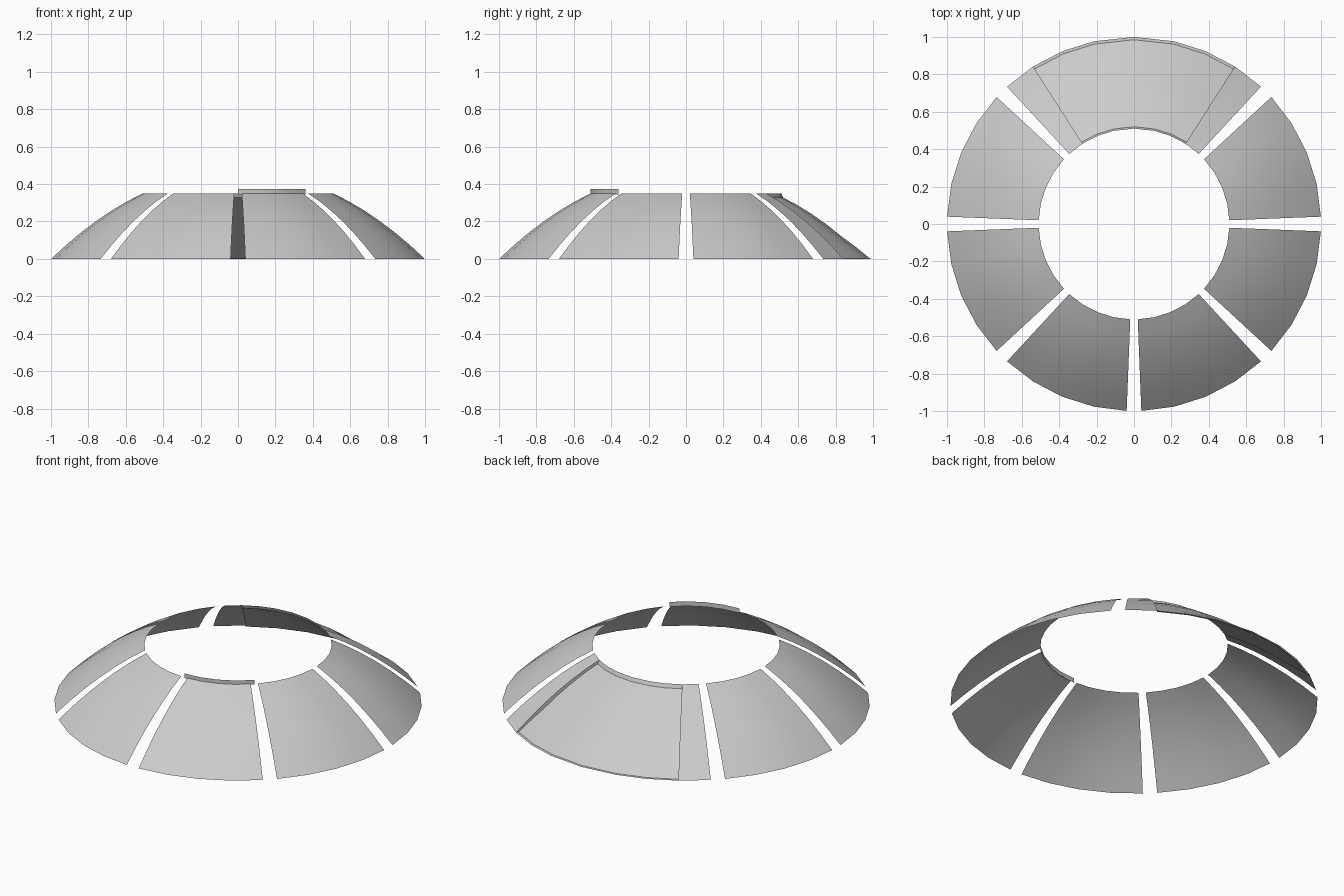
import bpy, bmesh, math

if "Cube" in bpy.data.objects:
    bpy.data.objects.remove(bpy.data.objects["Cube"])

GAP = 2.25                      # half gap between panels, degrees
STEP = (45 - 2 * GAP) / 4       # four facets per panel
ROWS = [i / 6 for i in range(7)]


def point(angle, t, recess=False):
    # domed profile from the outer rim (t=0) to the inner rim (t=1)
    r = 1 - 0.49 * t
    z = 0.35 * t + 0.12 * t * (1 - t)
    if recess:
        r += -0.015 + 0.025 * t
        z = max(0.001, z - 0.022 * min(1, 3 * t))
    a = math.radians(angle)
    return (r * math.cos(a), r * math.sin(a), z)


def sheet(name, grid):
    # quad surface from rows of points
    bm = bmesh.new()
    rows = [[bm.verts.new(p) for p in row] for row in grid]
    for a, b in zip(rows, rows[1:]):
        for i in range(len(a) - 1):
            bm.faces.new((a[i], b[i], b[i + 1], a[i + 1]))
    bm.normal_update()
    mesh = bpy.data.meshes.new(name)
    bm.to_mesh(mesh)
    bm.free()
    ob = bpy.data.objects.new(name, mesh)
    bpy.context.collection.objects.link(ob)
    bpy.ops.object.select_all(action='DESELECT')
    ob.select_set(True)
    bpy.context.view_layer.objects.active = ob
    bpy.ops.object.shade_smooth_by_angle(angle=math.radians(30))
    return ob


def by_angle(angles):
    return [[point(a, t) for t in ROWS] for a in angles]


# six plain curved panels, all except the two at the back
for k in (0, 3, 4, 5, 6, 7):
    sheet("ring_panel", by_angle([45 * k + GAP + STEP * i for i in range(5)]))

# back section: two flush side strips and a recessed double panel
left, right = 135 - GAP, 45 + GAP
sheet("back_strip_right", by_angle([right, right + STEP]))
sheet("back_strip_left", by_angle([left - STEP, left]))
inner = [right + STEP, right + 2 * STEP, right + 3 * STEP, 90,
         left - 3 * STEP, left - 2 * STEP, left - STEP]
angles = [inner[0]] + inner + [inner[-1]]
ts = [0] + ROWS + [1]
sheet("recessed_back_panel",
      [[point(a, t, 0 < i < len(angles) - 1 and 0 < j < len(ts) - 1)
        for j, t in enumerate(ts)] for i, a in enumerate(angles)])

# thin upright lip on the inner rim of the front right panel
lip = []
for i in range(5):
    a = math.radians(270 + 45 * i / 4)
    lip.append([(0.51 * math.cos(a), 0.51 * math.sin(a), z) for z in (0.345, 0.373)])
sheet("inner_rim_lip", lip)
